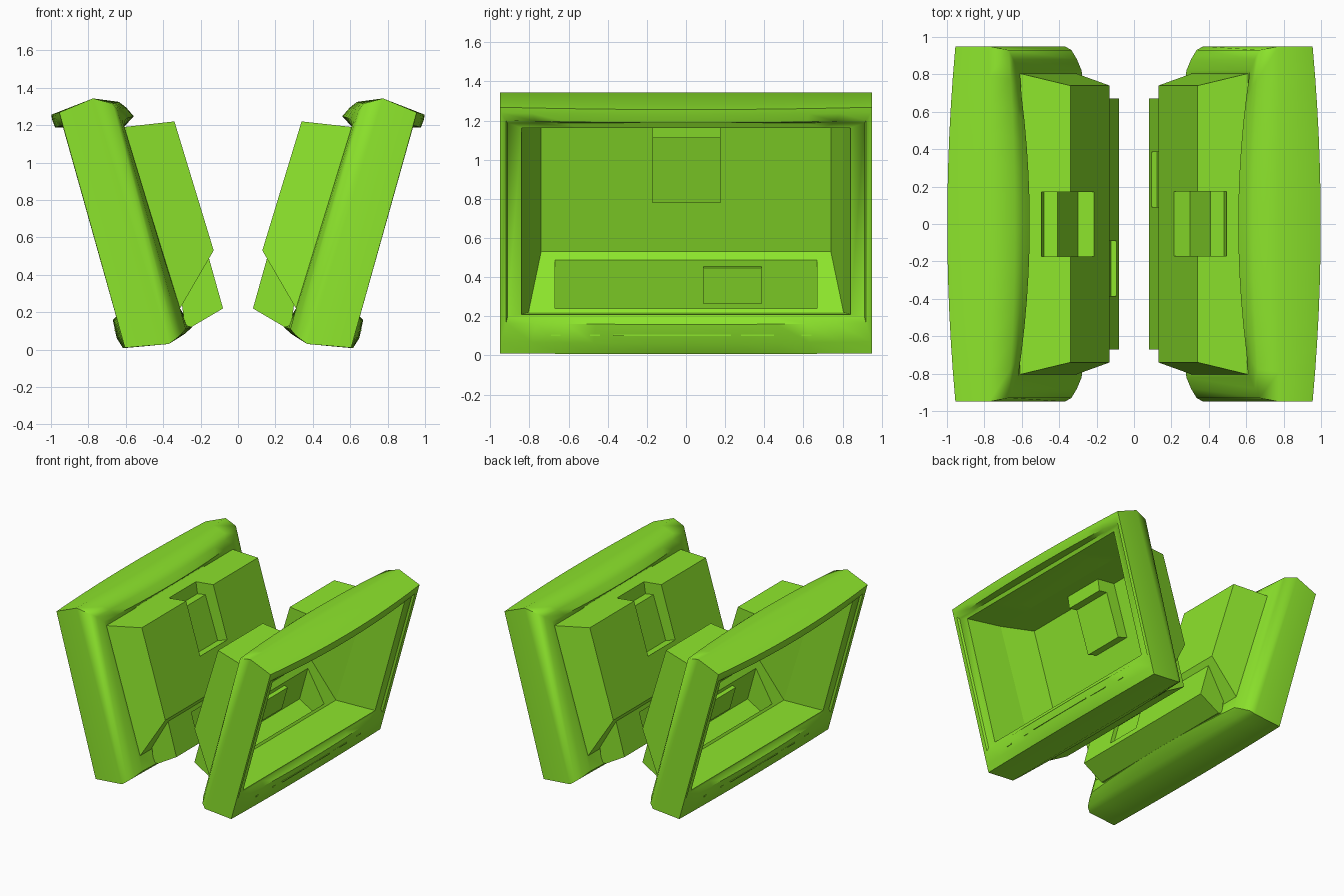
import bpy, bmesh, math
from mathutils import Vector

cube = bpy.data.objects.get("Cube")
if cube:
    bpy.data.objects.remove(cube, do_unlink=True)

green = bpy.data.materials.new("lime_green")
green.use_nodes = True
colour = (0.265, 0.78, 0.025, 1)
green.diffuse_color = colour
green.node_tree.nodes["Principled BSDF"].inputs["Base Color"].default_value = colour

TILT = math.radians(15.6)
OUT = Vector((math.cos(TILT), 0, -math.sin(TILT)))   # direction the screen faces
SEGS = 12


def finish(name, bm):
    bmesh.ops.recalc_face_normals(bm, faces=bm.faces)
    mesh = bpy.data.meshes.new(name)
    bm.to_mesh(mesh)
    bm.free()
    mesh.materials.append(green)
    obj = bpy.data.objects.new(name, mesh)
    bpy.context.collection.objects.link(obj)
    return obj


def ring(bm, bottom, top, half, bow_bottom=0, bow_top=0, segs=SEGS):
    """Rectangular loop whose bottom and top edges bow along OUT."""
    verts = []
    for (x, z), bow, way in ((bottom, bow_bottom, 1), (top, bow_top, -1)):
        for i in range(segs + 1):
            t = way * (2 * i / segs - 1)
            verts.append(bm.verts.new(Vector((x, t * half, z)) + OUT * bow * (1 - t * t)))
    return verts


def bridge(bm, a, b):
    for i in range(len(a)):
        j = (i + 1) % len(a)
        bm.faces.new((a[i], a[j], b[j], b[i]))


def prism(name, profile, y0, y1):
    """Side profile in x, z extruded along y."""
    bm = bmesh.new()
    ends = [[bm.verts.new((x, y, z)) for x, z in profile] for y in (y0, y1)]
    bridge(bm, *ends)
    for end in ends:
        bm.faces.new(end)
    return finish(name, bm)


def smooth(obj):
    bpy.ops.object.select_all(action="DESELECT")
    obj.select_set(True)
    bpy.context.view_layer.objects.active = obj
    bpy.ops.object.shade_smooth_by_angle(angle=math.radians(48))


# Bezel frame: a closed loop of cross-sections from front lip to back and inside
ROOT_LOW, ROOT_HIGH, ROOT_HALF = (0.31, 0.22), (0.61, 1.19), 0.805
bm = bmesh.new()
rings = [
    ring(bm, (0.605, 0.01), (0.955, 1.268), 0.95, 0.01, 0.045),
    ring(bm, (0.37, 0.03), (0.775, 1.343), 0.95),
    ring(bm, (0.335, 0.055), (0.67, 1.315), 0.93, -0.01, -0.035),
    ring(bm, (0.305, 0.08), (0.645, 1.28), 0.88, -0.025, -0.05),
    ring(bm, (0.28, 0.11), (0.62, 1.23), 0.82, -0.035, -0.065),
    ring(bm, ROOT_LOW, ROOT_HIGH, ROOT_HALF),
    ring(bm, (0.635, 0.21), (0.9, 1.163), 0.84),
    ring(bm, (0.635, 0.195), (0.915, 1.188), 0.912),
    ring(bm, (0.645, 0.165), (0.935, 1.2), 0.92, 0.025, 0.045),
    ring(bm, (0.62, 0.07), (0.95, 1.24), 0.945, 0.03, 0.045),
]
for i, loop in enumerate(rings):
    bridge(bm, loop, rings[(i + 1) % len(rings)])
bezel = finish("left_bezel_frame", bm)
smooth(bezel)

# Rear housing: tapered solid, later opened at the front
bm = bmesh.new()
root = ring(bm, ROOT_LOW, ROOT_HIGH, ROOT_HALF, segs=1)
rear = ring(bm, (0.13, 0.53), (0.34, 1.22), 0.74, segs=1)
bridge(bm, root, rear)
bm.faces.new(root)
bm.faces.new(rear)
housing = finish("left_rear_housing", bm)

# Lower connector box and handle notch
tools = [
    (prism("lower_box", [(0.157, 0.495), (0.08, 0.22), (0.25, 0.12), (0.285, 0.13),
                         (0.3, 0.245), (0.23, 0.51)], -0.67, 0.67), "UNION"),
    (prism("handle_notch", [(0.12, 0.84), (0.30, 0.78), (0.41, 1.12), (0.48, 1.11),
                            (0.51, 1.3), (0.2, 1.3)], -0.17, 0.175), "DIFFERENCE"),
]
for tool, operation in tools:
    mod = housing.modifiers.new(tool.name, "BOOLEAN")
    mod.object, mod.operation, mod.solver = tool, operation, "EXACT"
bpy.context.view_layer.update()
graph = bpy.context.evaluated_depsgraph_get()
shell = bpy.data.meshes.new_from_object(housing.evaluated_get(graph))
housing.modifiers.clear()
housing.data = shell
for tool, operation in tools:
    bpy.data.objects.remove(tool, do_unlink=True)

# Open the front, leaving a thin shell that can be seen into
bm = bmesh.new()
bm.from_mesh(shell)
low = Vector((ROOT_LOW[0], 0, ROOT_LOW[1]))
high = Vector((ROOT_HIGH[0], 0, ROOT_HIGH[1]))
normal = (high - low).cross(Vector((0, 1, 0))).normalized()
caps = [f for f in bm.faces if all(abs((v.co - low).dot(normal)) < 0.002 for v in f.verts)]
bmesh.ops.delete(bm, geom=caps, context="FACES")

# Latch recess pressed into the back of the lower box
back = min((f for f in bm.faces if f.calc_center_median().z < 0.5),
           key=lambda f: f.calc_center_median().x)
axis = back.normal.copy()


def box_back():
    return [f for f in bm.faces if f.normal.dot(axis) > 0.999
            and f.calc_center_median().z < 0.5]


for co, no in (((0, 0.09, 0), (0, 1, 0)), ((0, 0.385, 0), (0, 1, 0)),
               ((0, 0, 0.27), (0, 0, 1)), ((0, 0, 0.455), (0, 0, 1))):
    faces = box_back()
    edges = {e for f in faces for e in f.edges}
    verts = {v for f in faces for v in f.verts}
    bmesh.ops.bisect_plane(bm, geom=faces + list(edges) + list(verts),
                           plane_co=co, plane_no=no)
pocket = [f for f in box_back() if 0.27 < f.calc_center_median().z < 0.455
          and 0.09 < f.calc_center_median().y < 0.385]
grown = bmesh.ops.extrude_face_region(bm, geom=pocket)
bmesh.ops.delete(bm, geom=pocket, context="FACES")
bmesh.ops.translate(bm, vec=-axis * 0.03,
                    verts=[v for v in grown["geom"] if isinstance(v, bmesh.types.BMVert)])
for face in bm.faces:
    face.material_index = 0
bm.to_mesh(shell)
bm.free()
shell.materials.clear()
shell.materials.append(green)

# Thin raised slits along the lower bezel
parts = [bezel, housing]
slits = ((-0.37, 0.23), (-0.49, -0.44), (0.28, 0.45), (-0.69, -0.64), (0.59, 0.64))
for number, (y0, y1) in enumerate(slits, 1):
    mid = (y0 + y1) / 2
    x = 0.628 + 0.03 * (1 - (mid / 0.95) ** 2)
    parts.append(prism(f"left_bezel_slit_{number}",
                       [(x - 0.005, 0.1), (x + 0.003, 0.1),
                        (x + 0.003, 0.108), (x - 0.005, 0.108)], y0, y1))

# Second display, turned half way round the vertical axis
for part in parts:
    twin = part.copy()
    twin.name = part.name.replace("left", "right")
    twin.rotation_euler.z = math.pi
    bpy.context.collection.objects.link(twin)
